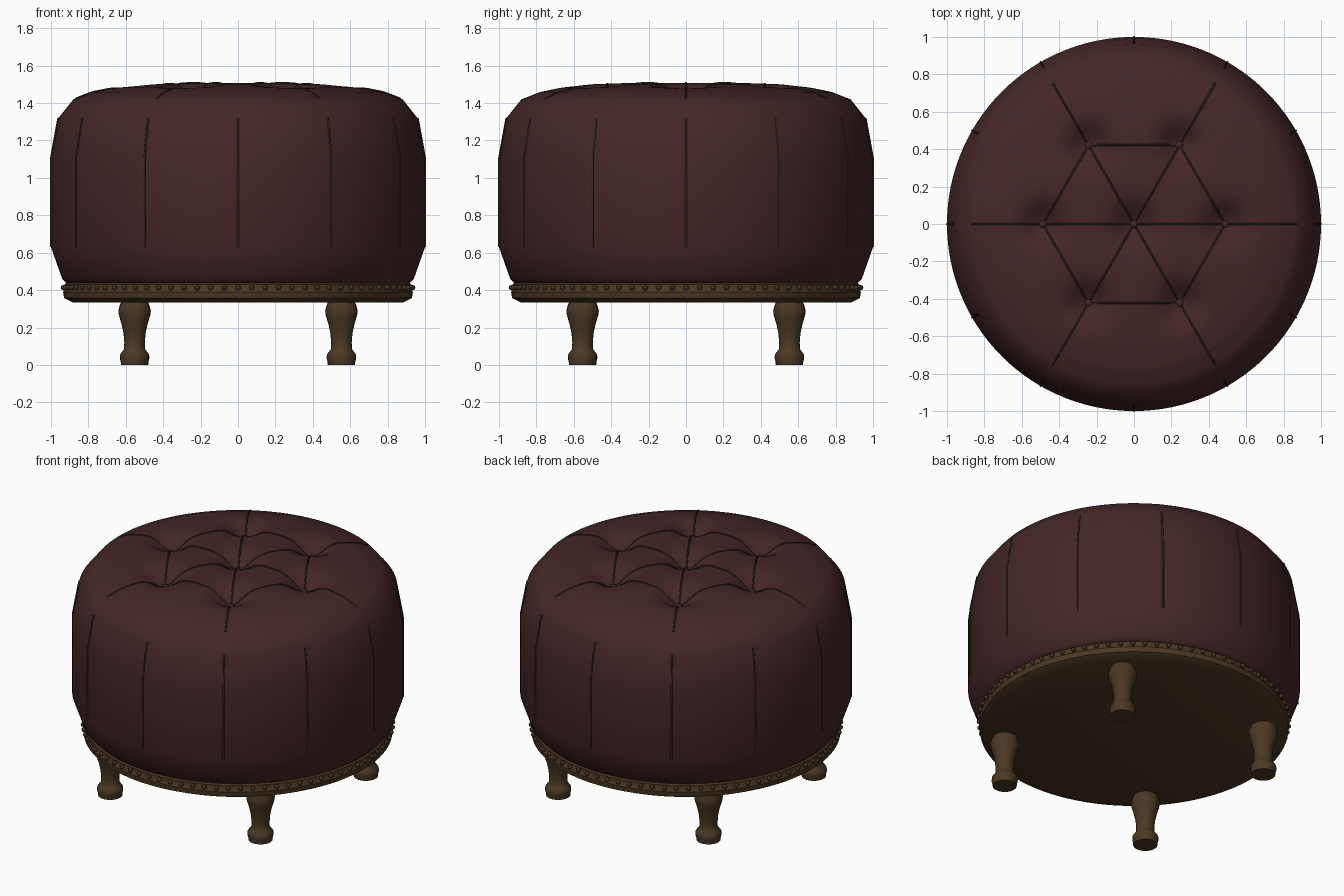
import bpy, bmesh, math
from math import sin, cos, pi, hypot, exp

if "Cube" in bpy.data.objects:
    bpy.data.objects.remove(bpy.data.objects["Cube"])


def material(name, rgb):
    m = bpy.data.materials.new(name)
    m.diffuse_color = (*rgb, 1)
    m.use_nodes = True
    m.node_tree.nodes["Principled BSDF"].inputs["Base Color"].default_value = m.diffuse_color
    return m


LEATHER = material("oxblood leather", (0.058, 0.019, 0.020))
WOOD = material("brown wood", (0.070, 0.040, 0.017))
SEAM = material("dark piping", (0.030, 0.018, 0.010))
STUD = material("aged brass studs", (0.050, 0.031, 0.015))


def finish(bm, name, mat, angle=50):
    bmesh.ops.recalc_face_normals(bm, faces=bm.faces)
    me = bpy.data.meshes.new(name)
    bm.to_mesh(me)
    bm.free()
    me.materials.append(mat)
    ob = bpy.data.objects.new(name, me)
    bpy.context.collection.objects.link(ob)
    bpy.ops.object.select_all(action='DESELECT')
    ob.select_set(True)
    bpy.context.view_layer.objects.active = ob
    bpy.ops.object.shade_smooth_by_angle(angle=math.radians(angle))
    return ob


def lathe(name, profile, mat, n=96, at=(0, 0), height=None, angle=50):
    """Revolve (radius, z) points; ends with radius 0 become a pole."""
    bm = bmesh.new()
    rings = []
    for r, z in profile:
        ring = []
        for i in range(1 if r == 0 else n):
            x, y = r * cos(2 * pi * i / n), r * sin(2 * pi * i / n)
            ring.append(bm.verts.new((at[0] + x, at[1] + y, z - (height(x, y, z) if height else 0))))
        rings.append(ring)
    for a, b in zip(rings, rings[1:]):
        for i in range(n):
            q = [a[i % len(a)], a[(i + 1) % len(a)], b[(i + 1) % len(b)], b[i % len(b)]]
            bm.faces.new(list(dict.fromkeys(q)))
    return finish(bm, name, mat, angle)


def interp(pts, t):
    for (a, u), (b, v) in zip(pts, pts[1:]):
        if t <= b:
            return u + (v - u) * (t - a) / (b - a)
    return pts[-1][1]


# Button layout: centre plus a hexagon
R = 0.487
BUTTONS = [(0, 0)] + [(R * cos(k * pi / 3), R * sin(k * pi / 3)) for k in range(6)]
CROWN = [(0, 1.510), (0.3, 1.508), (0.5, 1.501), (0.67, 1.482), (0.78, 1.459), (0.88, 1.42)]


def dimple(x, y, z=2):
    if z < 1.425:
        return 0
    return sum(0.085 * exp(-(hypot(x - a, y - b) / 0.10) ** 2) for a, b in BUTTONS)


def top_z(x, y):
    return interp(CROWN, hypot(x, y)) - dimple(x, y)


# Tufted cushion
SIDE = [(0.63, 1.0), (1.10, 1.0), (1.32, 0.96)]
profile = [(0, 0.43), (0.91, 0.43), (0.94, 0.46)] + [(r, z) for z, r in SIDE] + [(0.88, 1.42)]
profile += [(r, interp(CROWN, r)) for r in (0.88 * i / 36 for i in range(35, 0, -1))] + [(0, 1.51)]
lathe("cushion", profile, LEATHER, n=120, height=dimple, angle=60)


# Seams as thin piping
def piping(name, lines, radius):
    cu = bpy.data.curves.new(name, 'CURVE')
    cu.dimensions = '3D'
    cu.bevel_depth = radius
    cu.bevel_resolution = 1
    cu.materials.append(SEAM)
    for pts in lines:
        s = cu.splines.new('POLY')
        s.points.add(len(pts) - 1)
        for p, co in zip(s.points, pts):
            p.co = (*co, 1)
    bpy.context.collection.objects.link(bpy.data.objects.new(name, cu))


def drape(a, b, n=24):
    pts = []
    for i in range(n + 1):
        x, y = (a[j] + (b[j] - a[j]) * i / n for j in (0, 1))
        pts.append((x, y, top_z(x, y)))
    return pts


top_lines = []
for k in range(6):
    p, q = BUTTONS[1 + k], BUTTONS[1 + (k + 1) % 6]
    rim = (0.87 * cos(k * pi / 3), 0.87 * sin(k * pi / 3))
    top_lines += [drape((0, 0), p), drape(p, q), drape(p, rim)]
piping("top_seams", top_lines, 0.005)
piping("side_seams", [[(r * cos(k * pi / 6), r * sin(k * pi / 6), z) for z, r in SIDE]
                      for k in range(12)], 0.006)


# Many small domes in one object
def domes(name, points, radius, mat, squash=1):
    bm = bmesh.new()
    for p in points:
        new = bmesh.ops.create_uvsphere(bm, u_segments=12, v_segments=8, radius=radius)['verts']
        bmesh.ops.scale(bm, vec=(1, 1, squash), verts=new)
        bmesh.ops.translate(bm, vec=p, verts=new)
    finish(bm, name, mat)


domes("tuft_buttons", [(x, y, top_z(x, y) + 0.004) for x, y in BUTTONS], 0.02, LEATHER, 0.6)
domes("nail_studs", [(0.934 * cos(2 * pi * i / 80), 0.934 * sin(2 * pi * i / 80), 0.413)
                     for i in range(80)], 0.014, STUD)

# Wooden base ring
lathe("base", [(0, 0.333), (0.88, 0.333), (0.93, 0.358), (0.935, 0.39), (0.927, 0.40),
               (0.927, 0.43), (0.91, 0.445), (0, 0.445)], WOOD, angle=40)

# Turned legs
LEG = [(0, 0), (0.073, 0), (0.074, 0.018), (0.079, 0.035), (0.078, 0.055), (0.066, 0.072),
       (0.056, 0.085), (0.055, 0.12), (0.059, 0.17), (0.070, 0.22), (0.084, 0.265),
       (0.087, 0.29), (0.080, 0.318), (0.070, 0.34), (0, 0.34)]
for fy, sy in (("front", -1), ("back", 1)):
    for fx, sx in (("left", -1), ("right", 1)):
        lathe(f"{fy}_{fx}_leg", LEG, WOOD, n=24, at=(sx * 0.553, sy * 0.553))
